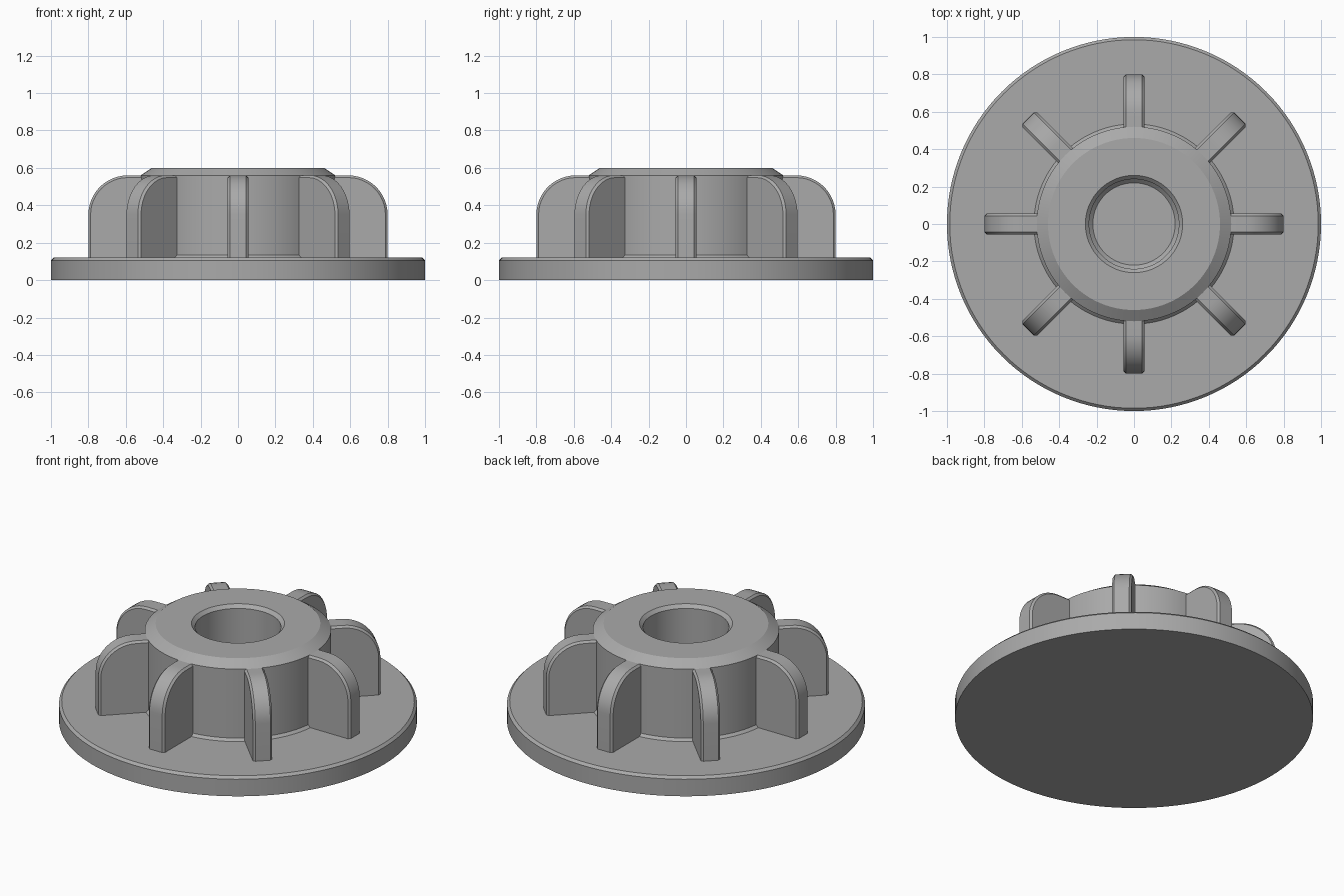
import bpy, bmesh
from math import cos, sin, pi, radians
from mathutils import Matrix

cube = bpy.data.objects.get("Cube")
if cube:
    bpy.data.objects.remove(cube, do_unlink=True)

SEGMENTS = 128
RIBS = 8

grey = bpy.data.materials.new("mid_grey")
grey.use_nodes = True
colour = (0.40, 0.40, 0.40, 1)
grey.diffuse_color = colour
grey.node_tree.nodes["Principled BSDF"].inputs["Base Color"].default_value = colour


def finish(bm, name):
    """Turn the bmesh into a smooth-shaded object with sharp edges kept."""
    bmesh.ops.recalc_face_normals(bm, faces=bm.faces)
    mesh = bpy.data.meshes.new(name)
    bm.to_mesh(mesh)
    bm.free()
    mesh.materials.append(grey)
    obj = bpy.data.objects.new(name, mesh)
    bpy.context.collection.objects.link(obj)
    bpy.ops.object.select_all(action="DESELECT")
    obj.select_set(True)
    bpy.context.view_layer.objects.active = obj
    bpy.ops.object.shade_smooth_by_angle(angle=radians(25))
    return obj


def lathe(name, profile):
    """Spin an (r, z) profile around z; its ends lie on the axis."""
    bm = bmesh.new()
    verts = [bm.verts.new((r, 0, z)) for r, z in profile]
    edges = [bm.edges.new(pair) for pair in zip(verts, verts[1:])]
    bmesh.ops.spin(bm, geom=verts + edges, cent=(0, 0, 0), axis=(0, 0, 1),
                   angle=2 * pi, steps=SEGMENTS, use_merge=True)
    bmesh.ops.remove_doubles(bm, verts=bm.verts, dist=1e-5)
    return finish(bm, name)


# Flange and hub turned as one solid, with a blind bore
lathe("flanged_hub", [
    (0, 0), (1, 0), (1, 0.105), (0.985, 0.12),
    (0.535, 0.12), (0.52, 0.135), (0.52, 0.56), (0.46, 0.60),
    (0.26, 0.60), (0.24, 0.58), (0.24, 0.14), (0.22, 0.12), (0, 0.12),
])


# Radial ribs with a rounded outer shoulder and softened edges
def rib(name, angle, half=0.055, reach=0.80, top=0.56, radius=0.21, soft=0.012):
    bm = bmesh.new()
    arc = [(reach - radius + radius * cos(a), top - radius + radius * sin(a))
           for a in (i * pi / 24 for i in range(13))]
    outline = [(0.46, 0.11), (reach, 0.11)] + arc + [(0.46, top)]
    face = bm.faces.new([bm.verts.new((x, -half, z)) for x, z in outline])
    extruded = bmesh.ops.extrude_face_region(bm, geom=[face])["geom"]
    moved = [v for v in extruded if isinstance(v, bmesh.types.BMVert)]
    bmesh.ops.translate(bm, verts=moved, vec=(0, 2 * half, 0))

    # Bevel only the long side edges along the top and the outer end
    def on_rim(edge):
        a, b = (v.co for v in edge.verts)
        middle = (a + b) / 2
        return abs(a.y - b.y) < 1e-5 and middle.x > 0.47 and middle.z > 0.115
    bmesh.ops.bevel(bm, geom=[e for e in bm.edges if on_rim(e)], offset=soft,
                    segments=1, affect="EDGES", profile=0.5)
    bmesh.ops.rotate(bm, verts=bm.verts, matrix=Matrix.Rotation(angle, 3, "Z"))
    finish(bm, name)


for i in range(RIBS):
    rib(f"rib_{i + 1}", 2 * pi * i / RIBS)
